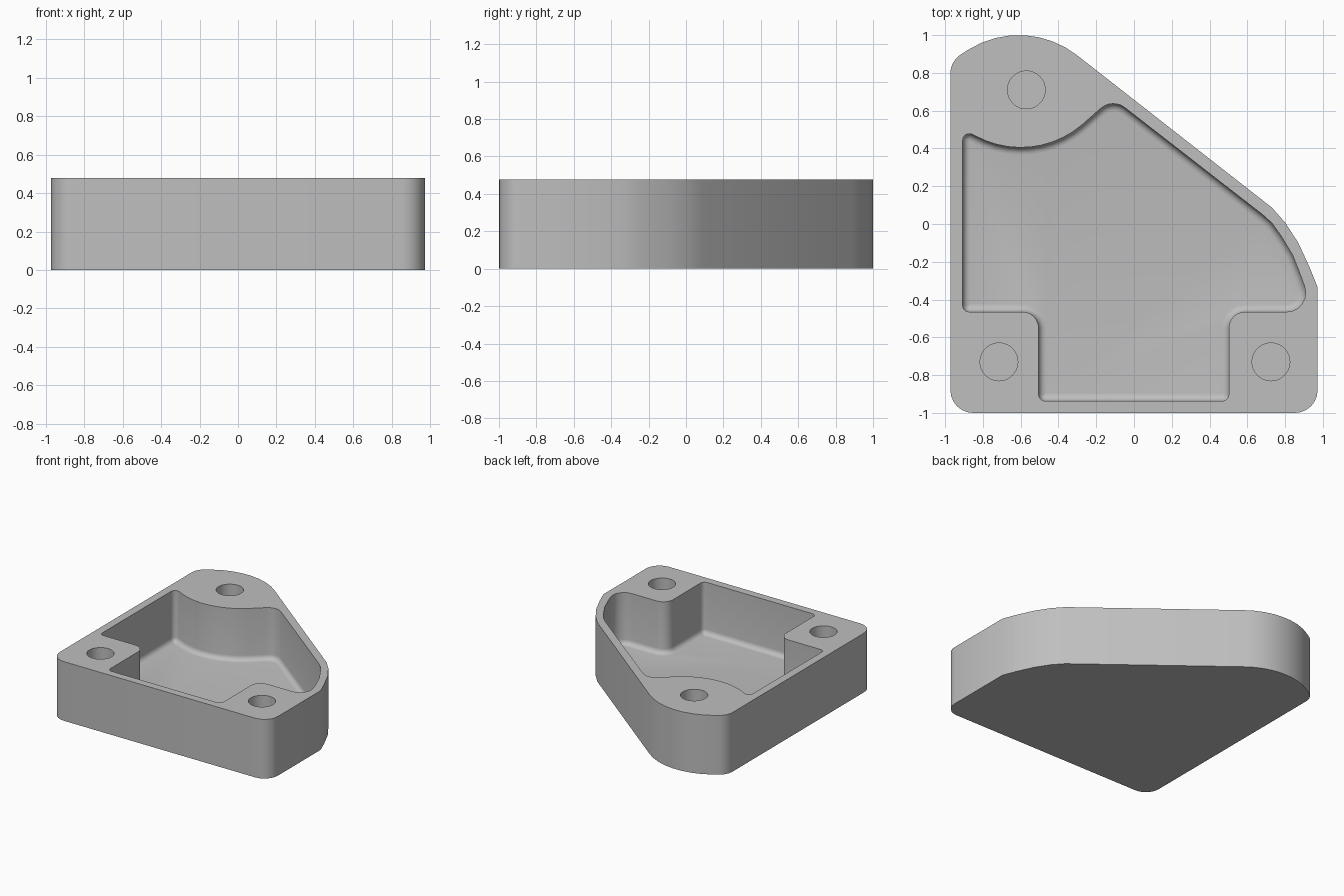
import bpy, bmesh, math
from mathutils import Vector

if "Cube" in bpy.data.objects:
    bpy.data.objects.remove(bpy.data.objects["Cube"])

HEIGHT, FLOOR, FILLET = 0.477, 0.06, 0.04


def arc(cx, cy, r, a0, a1, n=8):
    """Plain arc points (degrees), given as corners without rounding."""
    angles = [math.radians(a0 + (a1 - a0) * i / n) for i in range(n + 1)]
    return [(cx + r * math.cos(a), cy + r * math.sin(a), 0) for a in angles]


def outline(corners, inset=0.0, steps=6):
    """Counter-clockwise corners (x, y, radius) -> rounded, inset loop."""
    count = len(corners)
    pts = [Vector(c[:2]) for c in corners]
    loop = []
    for i, (x, y, r) in enumerate(corners):
        d0 = (pts[i] - pts[i - 1]).normalized()
        d1 = (pts[(i + 1) % count] - pts[i]).normalized()
        n0, n1 = Vector((-d0.y, d0.x)), Vector((-d1.y, d1.x))
        bis = (n0 + n1) / (1 + n0.dot(n1))
        p = pts[i] + bis * inset
        if r == 0:
            loop.append(p)
            continue
        side = 1 if d0.cross(d1) > 0 else -1
        r = max(r - side * inset, 0.003)
        centre = p + bis * side * r
        a0 = math.atan2(-side * n0.y, -side * n0.x)
        turn = math.atan2(d0.cross(d1), d0.dot(d1))
        for k in range(steps + 1):
            a = a0 + turn * k / steps
            loop.append(centre + Vector((math.cos(a), math.sin(a))) * r)
    return loop


def loft(name, layers):
    """Closed solid through a stack of (loop, z) layers."""
    bm = bmesh.new()
    rings = [[bm.verts.new((p.x, p.y, z)) for p in loop] for loop, z in layers]
    for low, high in zip(rings, rings[1:]):
        for i in range(len(low)):
            j = (i + 1) % len(low)
            bm.faces.new((low[i], low[j], high[j], high[i]))
    bm.faces.new(rings[0][::-1])
    bm.faces.new(rings[-1])
    mesh = bpy.data.meshes.new(name)
    bm.to_mesh(mesh)
    bm.free()
    obj = bpy.data.objects.new(name, mesh)
    bpy.context.collection.objects.link(obj)
    return obj


# outer body
body_corners = [(-0.972, -1, 0.12), (0.972, -1, 0.12), (0.972, -0.335, 0),
                (0.93, -0.23, 0), (0.87, -0.10, 0), (0.80, 0.008, 0), (0.73, 0.087, 0)]
body_corners += arc(-0.61, 0.5, 0.5, 51.5, 122) + [(-0.972, 0.863, 0.12)]
body = loft("housing", [(outline(body_corners), 0), (outline(body_corners), HEIGHT)])

# pocket with a rounded floor edge, leaving three screw bosses
pocket_corners = [(-0.907, -0.465, 0.035), (-0.505, -0.465, 0.085),
                  (-0.505, -0.937, 0.035), (0.502, -0.937, 0.035),
                  (0.502, -0.465, 0.085), (0.95, -0.465, 0.1),
                  (0.885, -0.28, 0), (0.84, -0.165, 0), (0.78, -0.065, 0),
                  (0.73, 0.005, 0), (0.68, 0.05, 0), (-0.114, 0.667, 0.1)]
pocket_corners += arc(-0.6, 0.905, 0.5, -50, -118, 10) + [(-0.907, 0.50, 0.035)]
layers = []
for k in range(6):
    a = math.pi / 2 * (1 - k / 5)
    layers.append((outline(pocket_corners, FILLET * math.sin(a)),
                   FLOOR + FILLET * (1 - math.cos(a))))
layers = [(outline(pocket_corners, FILLET * (1 - math.cos(math.pi / 2 * (1 - k / 5)))),
           FLOOR + FILLET * (1 - math.sin(math.pi / 2 * (1 - k / 5)))) for k in range(6)]
layers.append((outline(pocket_corners), HEIGHT + 0.1))
cutters = [loft("pocket_cutter", layers)]

# blind screw holes
for x, y in ((-0.57, 0.71), (-0.715, -0.73), (0.725, -0.73)):
    ring = [Vector(p[:2]) for p in arc(x, y, 0.1, 0, 360, 40)[:-1]]
    cutters.append(loft("hole_cutter", [(ring, FLOOR + 0.02), (ring, HEIGHT + 0.1)]))

# cut pocket and holes
bpy.context.view_layer.objects.active = body
body.select_set(True)
for cutter in cutters:
    mod = body.modifiers.new("cut", 'BOOLEAN')
    mod.operation, mod.solver, mod.object = 'DIFFERENCE', 'EXACT', cutter
    bpy.ops.object.modifier_apply(modifier=mod.name)
    bpy.data.objects.remove(cutter)

# single grey colour
grey = bpy.data.materials.new("grey_plastic")
grey.diffuse_color = (0.52, 0.52, 0.52, 1)
grey.use_nodes = True
grey.node_tree.nodes["Principled BSDF"].inputs["Base Color"].default_value = grey.diffuse_color
body.data.materials.clear()
body.data.materials.append(grey)
bpy.ops.object.shade_smooth_by_angle(angle=math.radians(30))
